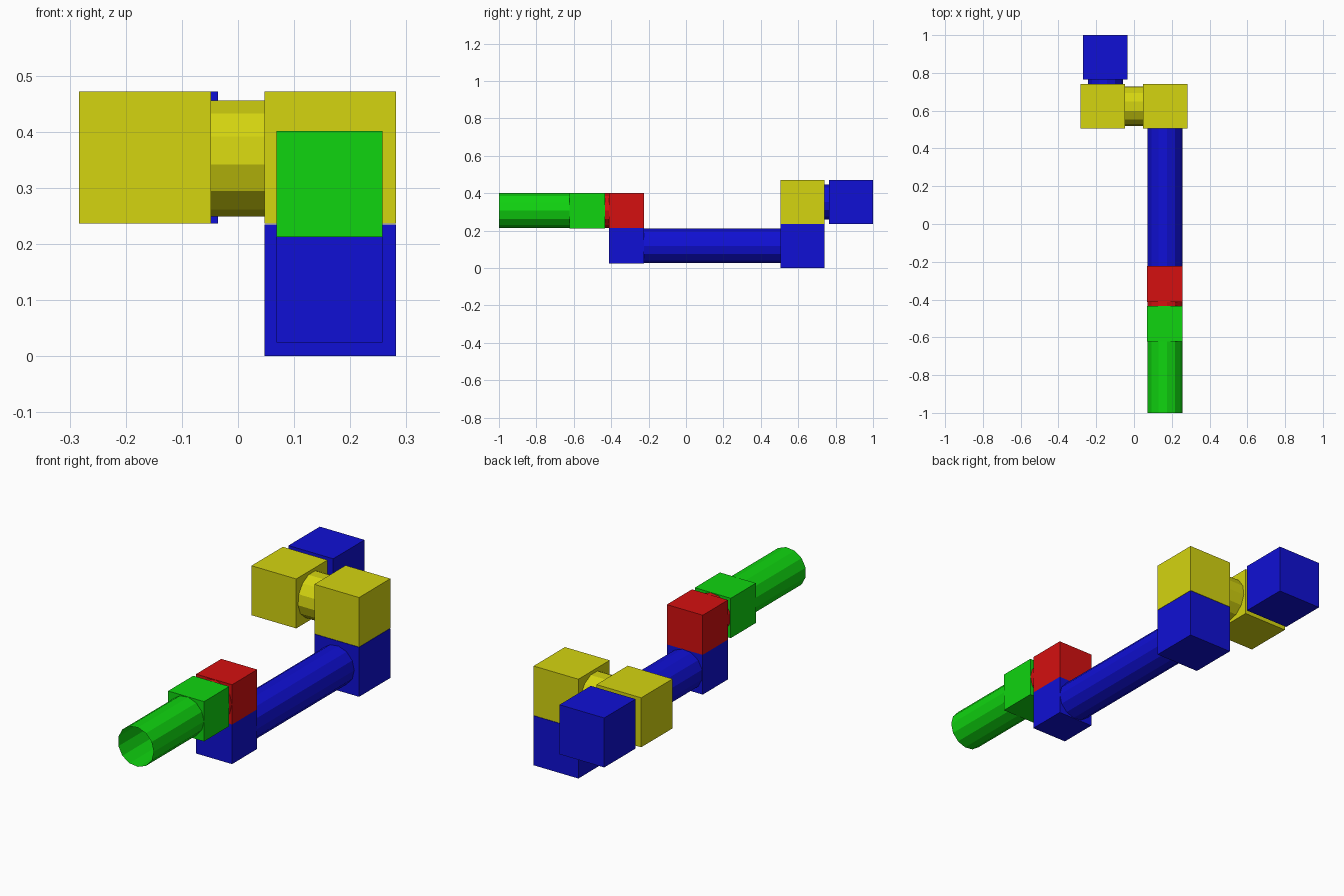
import bpy
import bmesh
from math import sin, cos, tau
from mathutils import Vector

if "Cube" in bpy.data.objects:
    bpy.data.objects.remove(bpy.data.objects["Cube"])


def material(name, rgb):
    mat = bpy.data.materials.new(name)
    mat.use_nodes = True
    mat.diffuse_color = (*rgb, 1)
    mat.node_tree.nodes["Principled BSDF"].inputs["Base Color"].default_value = (*rgb, 1)
    return mat


HI, LO = 0.66, 0.005
blue = material("blue", (LO, LO, HI))
yellow = material("yellow", (HI, HI, LO))
red = material("red", (HI, LO, LO))
green = material("green", (LO, HI, LO))


def finish(name, bm, mat):
    mesh = bpy.data.meshes.new(name)
    bm.to_mesh(mesh)
    bm.free()
    mesh.materials.append(mat)
    obj = bpy.data.objects.new(name, mesh)
    bpy.context.scene.collection.objects.link(obj)
    return obj


def block(name, centre, size, mat):
    bm = bmesh.new()
    bmesh.ops.create_cube(bm, size=size)
    bmesh.ops.translate(bm, verts=bm.verts, vec=centre)
    return finish(name, bm, mat)


def tube(name, start, end, radius, mat, sides=13):
    """Open faceted tube along x or y; one corner points to +x or down."""
    start, end = Vector(start), Vector(end)
    axis = (end - start).normalized()
    u = Vector((0, 0, -1)) if abs(axis.x) > 0.5 else Vector((1, 0, 0))
    v = axis.cross(u)
    bm = bmesh.new()
    rings = []
    for p in (start, end):
        rings.append([bm.verts.new(p + radius * (cos(tau * i / sides) * u + sin(tau * i / sides) * v))
                      for i in range(sides)])
    a, b = rings
    for i in range(sides):
        j = (i + 1) % sides
        bm.faces.new((a[i], a[j], b[j], b[i]))
    return finish(name, bm, mat)


ARM_X, SHOULDER_X = 0.163, -0.153
BIG, SMALL = 0.235, 0.189
UPPER_Z, LOWER_Z, WRIST_Z = 0.354, 0.119, 0.307
JOINT_Y, ELBOW_Y = 0.623, -0.318

# Base block and its joint
block("base_block", (SHOULDER_X, 0.8825, UPPER_Z), BIG, blue)
tube("base_joint", (SHOULDER_X, 0.72, UPPER_Z), (SHOULDER_X, 0.78, UPPER_Z), 0.094, blue)

# Shoulder pair with a cross joint
block("shoulder_block_right", (-0.1655, JOINT_Y, UPPER_Z), BIG, yellow)
block("shoulder_block_left", (0.1645, JOINT_Y, UPPER_Z), BIG, yellow)
tube("shoulder_joint", (-0.06, JOINT_Y, UPPER_Z), (0.06, JOINT_Y, UPPER_Z), 0.105, yellow)

# Upper arm
block("upper_arm_block", (0.1645, JOINT_Y, BIG / 2), BIG, blue)
tube("upper_arm_tube", (ARM_X, -0.23, LOWER_Z), (ARM_X, 0.51, LOWER_Z), 0.094, blue)
block("elbow_lower_block", (ARM_X, ELBOW_Y, LOWER_Z), SMALL, blue)

# Elbow
block("elbow_upper_block", (ARM_X, ELBOW_Y, WRIST_Z), SMALL, red)
tube("elbow_joint", (ARM_X, -0.45, WRIST_Z), (ARM_X, -0.40, WRIST_Z), 0.094, red)

# Forearm, open at the front
block("forearm_block", (ARM_X, -0.528, WRIST_Z), SMALL, green)
tube("forearm_tube", (ARM_X, -1.0, WRIST_Z), (ARM_X, -0.61, WRIST_Z), 0.094, green)
